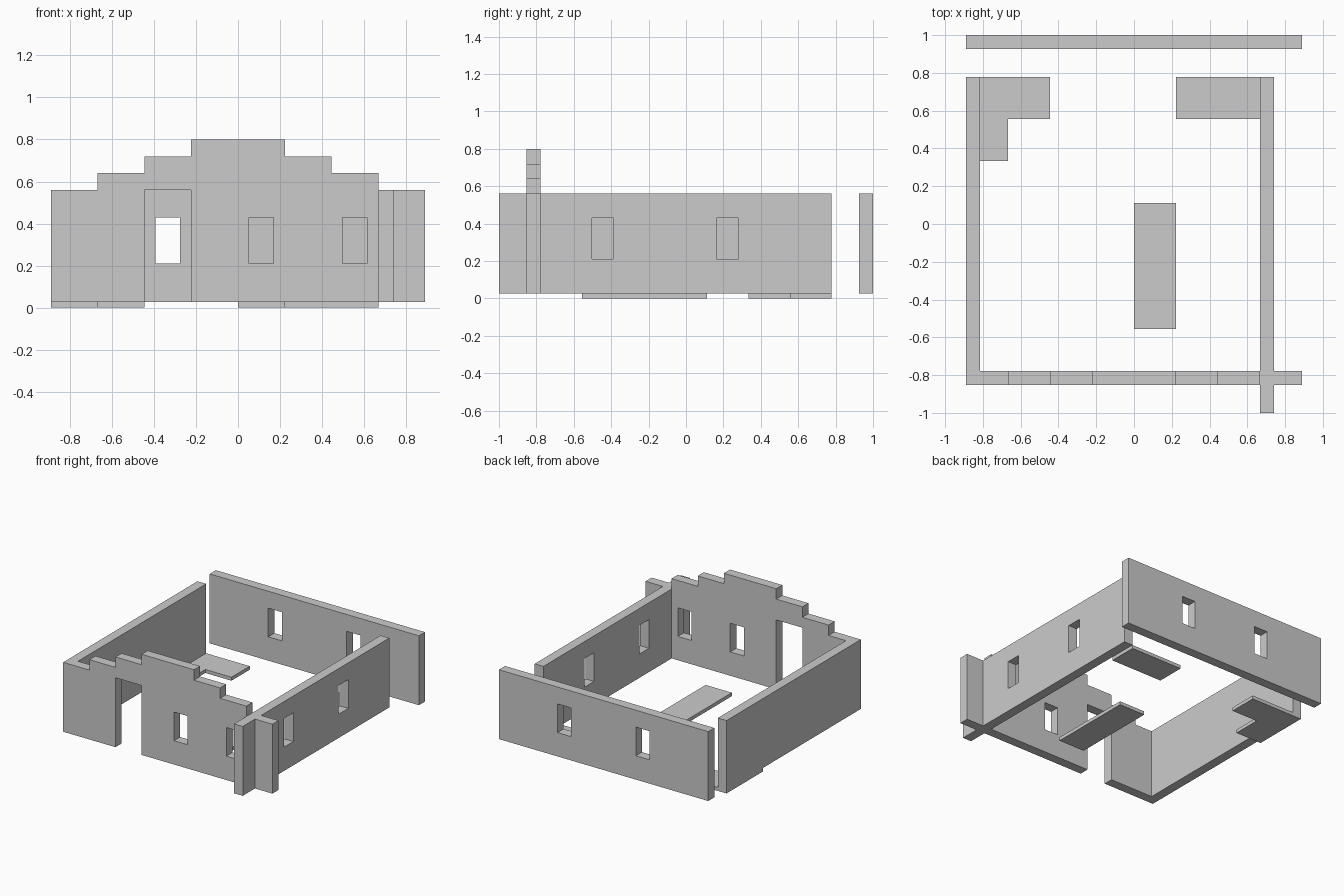
import bpy, bmesh
from mathutils import Matrix

if "Cube" in bpy.data.objects:
    bpy.data.objects.remove(bpy.data.objects["Cube"])

T = 2 / 9          # floor tile size
W = T / 3          # wall thickness
Z0, Z1 = 0.027, 0.56   # wall bottom and top
SILL, HEAD = 0.21, 0.43


def rect(a, b, lo, hi):
    return [(a, lo), (b, lo), (b, hi), (a, hi)]


def window(centre):
    return rect(centre - 0.058, centre + 0.058, SILL, HEAD)


def extrude(name, loops, matrix, depth):
    """Outline plus hole loops, filled and extruded along local z."""
    cu = bpy.data.curves.new(name, 'CURVE')
    cu.dimensions = '2D'
    cu.fill_mode = 'BOTH'
    cu.extrude = depth / 2
    for pts in loops:
        sp = cu.splines.new('POLY')
        sp.points.add(len(pts) - 1)
        for p, (u, v) in zip(sp.points, pts):
            p.co = (u, v, 0, 1)
        sp.use_cyclic_u = True
    tmp = bpy.data.objects.new(name + "_outline", cu)
    bpy.context.collection.objects.link(tmp)
    deps = bpy.context.evaluated_depsgraph_get()
    me = bpy.data.meshes.new_from_object(tmp.evaluated_get(deps))
    bpy.data.objects.remove(tmp)
    bm = bmesh.new()
    bm.from_mesh(me)
    bmesh.ops.remove_doubles(bm, verts=bm.verts, dist=1e-4)
    bmesh.ops.transform(bm, matrix=matrix, verts=bm.verts)
    bmesh.ops.recalc_face_normals(bm, faces=bm.faces)
    for f in bm.faces:
        f.smooth = False
    bm.to_mesh(me)
    bm.free()
    me.name = name
    ob = bpy.data.objects.new(name, me)
    bpy.context.collection.objects.link(ob)
    return ob


def along_x(y):    # profile in x,z
    return Matrix(((1, 0, 0, 0), (0, 0, -1, y), (0, 1, 0, 0), (0, 0, 0, 1)))


def along_y(x):    # profile in y,z
    return Matrix(((0, 0, 1, x), (1, 0, 0, 0), (0, 1, 0, 0), (0, 0, 0, 1)))


# Front wall: stepped gable with a doorway and two windows
half = [(4 * T, Z1), (3 * T, Z1), (3 * T, 0.64), (2 * T, 0.64),
        (2 * T, 0.72), (T, 0.72), (T, 0.8)]
outline = [(-4 * T, Z0), (-2 * T, Z0), (-2 * T, Z1), (-T, Z1), (-T, Z0), (4 * T, Z0)]
outline += half + [(-x, z) for x, z in reversed(half)]
extrude("front_wall", [outline, window(T / 2), window(2.5 * T)],
        along_x(-3.5 * T - W / 2), W)

# Back wall with two windows
extrude("back_wall", [rect(-4 * T, 4 * T, Z0, Z1), window(-1.5 * T), window(1.5 * T)],
        along_x(1 - W / 2), W)

# Left wall, solid
extrude("left_wall", [rect(-3.5 * T, 3.5 * T, Z0, Z1)], along_y(-4 * T + W / 2), W)

# Right wall with two windows, running past the front wall
extrude("right_wall", [rect(-1, 3.5 * T, Z0, Z1), window(-2 * T), window(T)],
        along_y(3 * T + W / 2), W)

# Floor slabs
slabs = {
    "middle_floor": rect(0, T, -2.5 * T, T / 2),
    "right_floor": rect(T, 3 * T, 2.5 * T, 3.5 * T),
    "left_floor": [(-4 * T, 1.5 * T), (-3 * T, 1.5 * T), (-3 * T, 2.5 * T),
                   (-2 * T, 2.5 * T), (-2 * T, 3.5 * T), (-4 * T, 3.5 * T)],
}
for name, pts in slabs.items():
    extrude(name, [pts], Matrix.Translation((0, 0, Z0 / 2)), Z0)
